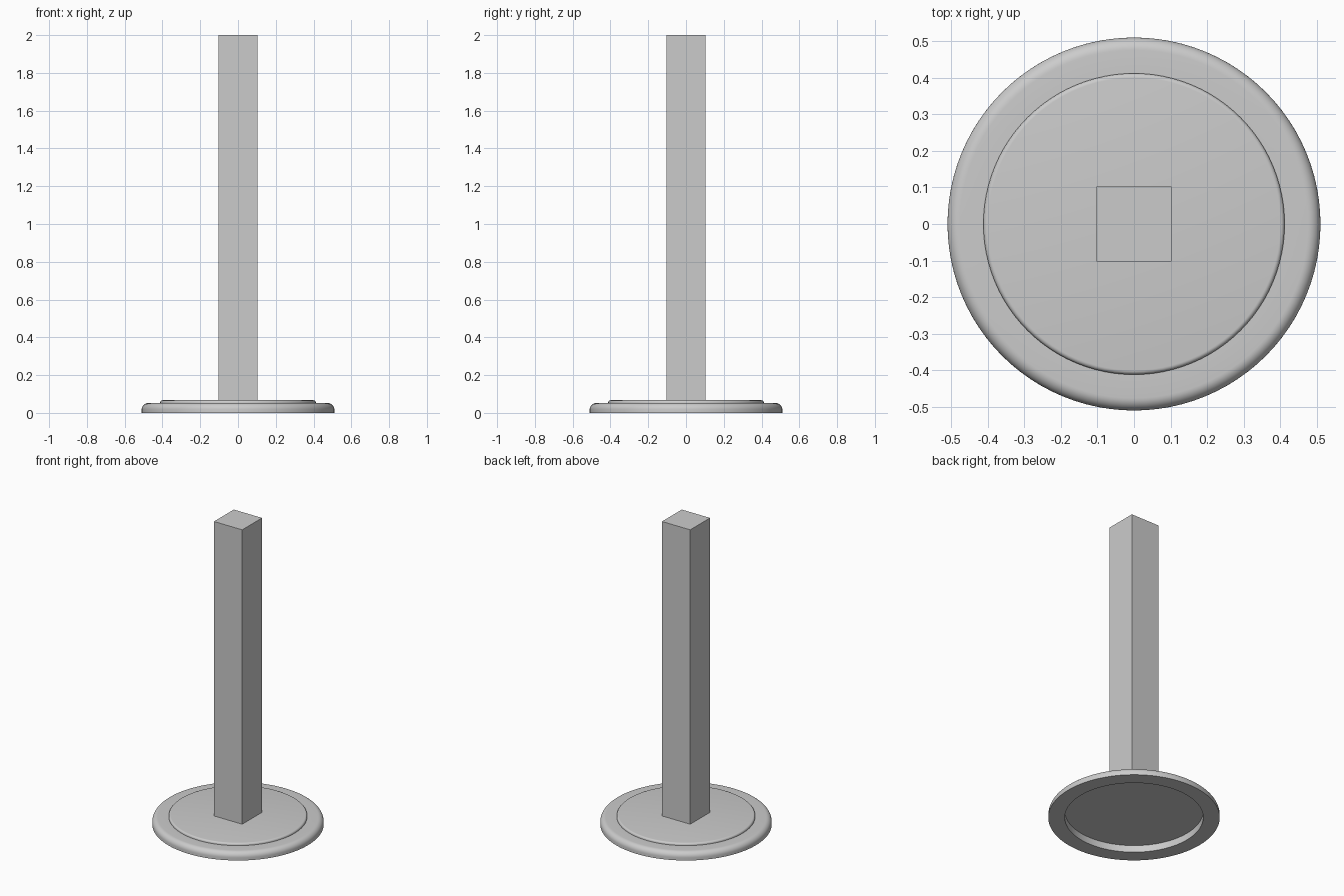
import bpy, bmesh, math
from mathutils import Vector

default = bpy.data.objects.get("Cube")
if default:
    bpy.data.objects.remove(default, do_unlink=True)

grey = bpy.data.materials.new("light grey")
grey.use_nodes = True
colour = (0.6, 0.6, 0.6, 1)
grey.diffuse_color = colour
grey.node_tree.nodes["Principled BSDF"].inputs["Base Color"].default_value = colour


def make_object(name, bm):
    bmesh.ops.recalc_face_normals(bm, faces=bm.faces)
    mesh = bpy.data.meshes.new(name)
    bm.to_mesh(mesh)
    bm.free()
    mesh.materials.append(grey)
    obj = bpy.data.objects.new(name, mesh)
    bpy.context.collection.objects.link(obj)
    return obj


def rounded_edge(radius, top, bevel, steps=8):
    """Quarter arc from a vertical side up to a flat top."""
    angles = [math.pi / 2 * i / steps for i in range(steps + 1)]
    return [(radius - bevel + bevel * math.cos(a),
             top - bevel + bevel * math.sin(a)) for a in angles]


def lathe(name, profile, sides=96):
    bm = bmesh.new()
    verts = [bm.verts.new((r, 0, z)) for r, z in profile]
    edges = [bm.edges.new(pair) for pair in zip(verts, verts[1:])]
    bmesh.ops.spin(bm, geom=verts + edges, cent=(0, 0, 0), axis=(0, 0, 1),
                   angle=math.tau, steps=sides, use_merge=True)
    bmesh.ops.remove_doubles(bm, verts=bm.verts, dist=1e-5)
    return make_object(name, bm)


# Stepped round base with a hollow underside
outer, inner, step, top, ceiling = 0.51, 0.412, 0.052, 0.067, 0.045
profile = [(0, ceiling), (inner, ceiling), (inner, 0), (outer, 0)]
profile += rounded_edge(outer, step, 0.034)
profile += [(inner, step)]
profile += rounded_edge(inner, top, 0.012, 5)
profile += [(0, top)]
base = lathe("round_base", profile)
bpy.ops.object.select_all(action="DESELECT")
base.select_set(True)
bpy.context.view_layer.objects.active = base
bpy.ops.object.shade_smooth_by_angle(angle=math.radians(35))

# Square post standing on the base
bm = bmesh.new()
bmesh.ops.create_cube(bm, size=1)
bottom, height = 0.06, 2.0
bmesh.ops.scale(bm, vec=(0.205, 0.205, height - bottom), verts=bm.verts)
bmesh.ops.translate(bm, vec=Vector((0, 0, (height + bottom) / 2)), verts=bm.verts)
make_object("square_post", bm)
